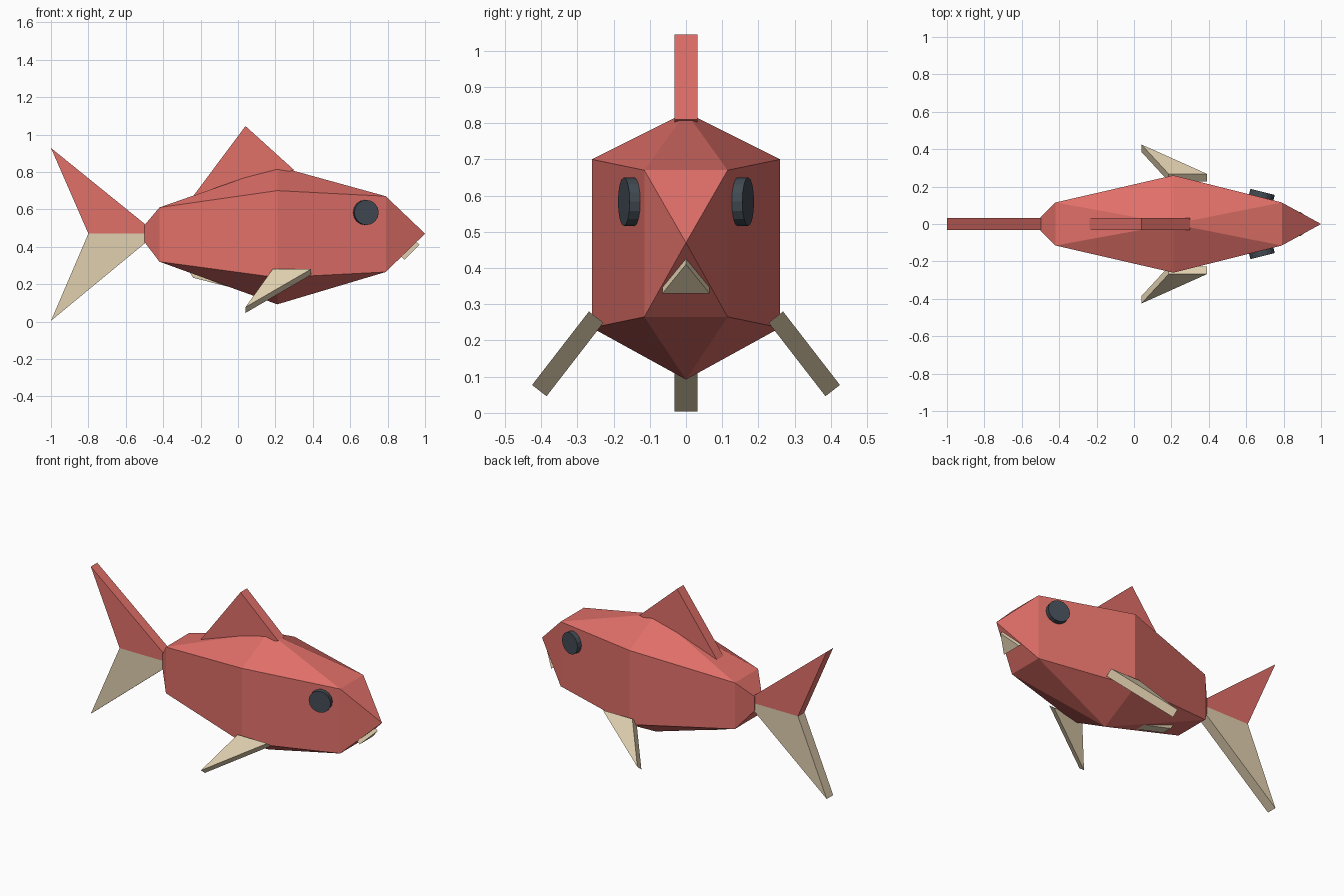
import bpy, bmesh, math
from mathutils import Vector, Matrix

if "Cube" in bpy.data.objects:
    bpy.data.objects.remove(bpy.data.objects["Cube"])


def material(name, rgb):
    m = bpy.data.materials.new(name)
    m.diffuse_color = (*rgb, 1)
    m.use_nodes = True
    m.node_tree.nodes["Principled BSDF"].inputs["Base Color"].default_value = m.diffuse_color
    return m


RED = material("coral red", (0.75, 0.16, 0.14))
BEIGE = material("sand beige", (0.75, 0.63, 0.43))
DARK = material("dark slate", (0.054, 0.07, 0.087))


def finish(name, bm, mat):
    bmesh.ops.recalc_face_normals(bm, faces=bm.faces[:])
    me = bpy.data.meshes.new(name)
    bm.to_mesh(me)
    bm.free()
    me.materials.append(mat)
    ob = bpy.data.objects.new(name, me)
    bpy.context.collection.objects.link(ob)
    return ob


def slab(name, points, offset, mat):
    """Flat outline extruded along an offset vector."""
    bm = bmesh.new()
    a = [bm.verts.new(p) for p in points]
    b = [bm.verts.new(Vector(p) + Vector(offset)) for p in points]
    bm.faces.new(a)
    bm.faces.new(b[::-1])
    for i in range(len(a)):
        j = (i + 1) % len(a)
        bm.faces.new((a[i], a[j], b[j], b[i]))
    return finish(name, bm, mat)


def fin(name, outline, mat, half=0.032):
    """Upright fin on the centre plane."""
    return slab(name, [(x, -half, z) for x, z in outline], (0, 2 * half, 0), mat)


# Body: convex faceted hull of stub, rear, middle hexagon, cheek and nose
bm = bmesh.new()
for x, w, lo, hi in ((-0.5, 0.035, 0.425, 0.515), (-0.42, 0.115, 0.32, 0.61),
                     (0.21, 0.26, 0.235, 0.70), (0.79, 0.115, 0.265, 0.67)):
    for y in (-w, w):
        for z in (lo, hi):
            bm.verts.new((x, y, z))
for p in ((0.21, 0, 0.83), (0.21, 0, 0.092), (1.0, 0, 0.47)):
    bm.verts.new(p)
bmesh.ops.convex_hull(bm, input=bm.verts[:])
finish("body", bm, RED)

# Centre fins
fin("dorsal_fin", [(-0.24, 0.67), (0.04, 1.045), (0.30, 0.81), (0.2, 0.78)], RED)
fin("tail_upper", [(-0.49, 0.47), (-0.49, 0.515), (-1, 0.928), (-0.8, 0.47)], RED)
fin("tail_lower", [(-0.49, 0.47), (-0.8, 0.47), (-1, 0.004), (-0.49, 0.425)], BEIGE)
fin("belly_fin", [(-0.27, 0.28), (-0.24, 0.234), (-0.02, 0.178), (-0.02, 0.22)], BEIGE)

# Mouth plate on the lower nose
slab("mouth", [(0.97, 0, 0.41), (0.89, -0.065, 0.33), (0.89, 0.065, 0.33)],
     (-0.03, 0, 0.03), BEIGE)

for side, label in ((-1, "right"), (1, "left")):
    # Side fins sweep down and back
    slab(label + "_side_fin",
         [(0.185, side * 0.268, 0.28), (0.39, side * 0.268, 0.28), (0.04, side * 0.425, 0.077)],
         (0, -side * 0.04, -0.031), BEIGE)
    # Eyes: short discs lying on the cheek faces
    normal = Vector((0.243, side * 0.970, 0))
    centre = Vector((0.68, side * 0.1425, 0.583)) + normal * 0.005
    bm = bmesh.new()
    bmesh.ops.create_cone(bm, cap_ends=True, segments=16, radius1=0.067, radius2=0.067,
                          depth=0.05, matrix=Matrix.Translation(centre)
                          @ normal.to_track_quat('Z', 'Y').to_matrix().to_4x4())
    finish(label + "_eye", bm, DARK)
